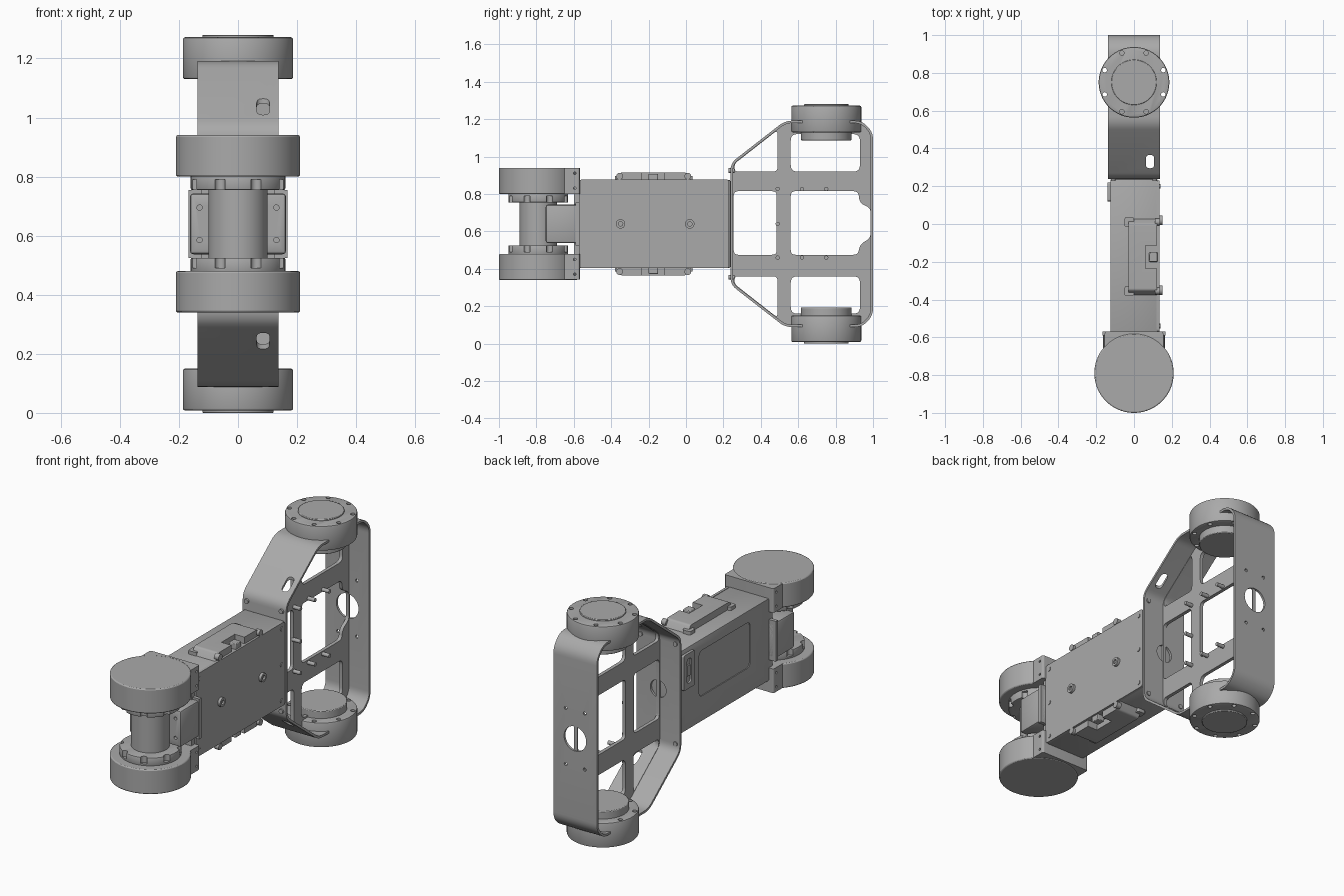
import bpy, bmesh, math
from mathutils import Vector

cube = bpy.data.objects.get("Cube")
if cube:
    bpy.data.objects.remove(cube, do_unlink=True)

ZC = 0.64          # height of the mirror plane
SIDES = (("upper", 1), ("lower", -1))

metal = bpy.data.materials.new("grey_metal")
metal.use_nodes = True
metal.diffuse_color = (0.4, 0.4, 0.4, 1)
metal.node_tree.nodes["Principled BSDF"].inputs["Base Color"].default_value = (0.4, 0.4, 0.4, 1)


def place(axis, p, d):
    """Profile point p at depth d; heights are measured from the mirror plane."""
    if axis == "x":
        return (d, p[0], ZC + p[1])
    if axis == "y":
        return (p[0], d, ZC + p[1])
    return (p[0], p[1], ZC + d)


def fillet(pts, r, n=5):
    out = []
    for i, p in enumerate(pts):
        p, a, b = Vector(p), Vector(pts[i - 1]), Vector(pts[(i + 1) % len(pts)])
        t = min(r, 0.45 * (a - p).length, 0.45 * (b - p).length)
        s, e = p + (a - p).normalized() * t, p + (b - p).normalized() * t
        for k in range(n + 1):
            u = k / n
            out.append((1 - u) ** 2 * s + 2 * u * (1 - u) * p + u * u * e)
    return out


def rect(a, b, c, d):
    return [(a, c), (b, c), (b, d), (a, d)]


def circle(cx, cy, r, n=64):
    return [(cx + r * math.cos(2 * math.pi * i / n), cy + r * math.sin(2 * math.pi * i / n)) for i in range(n)]


def prism(name, axis, pts, lo, hi, caps=True, bevel=0):
    bm = bmesh.new()
    a = [bm.verts.new(place(axis, p, lo)) for p in pts]
    b = [bm.verts.new(place(axis, p, hi)) for p in pts]
    for i in range(len(pts)):
        bm.faces.new((a[i - 1], a[i], b[i], b[i - 1]))
    if caps:
        bm.faces.new(a)
        bm.faces.new(b)
    bmesh.ops.recalc_face_normals(bm, faces=bm.faces)
    me = bpy.data.meshes.new(name)
    bm.to_mesh(me)
    bm.free()
    me.materials.append(metal)
    ob = bpy.data.objects.new(name, me)
    bpy.context.collection.objects.link(ob)
    if bevel:
        m = ob.modifiers.new("edge", "BEVEL")
        m.width, m.segments, m.limit_method, m.angle_limit = bevel, 2, "ANGLE", 0.7
    return ob


def cut(ob, axis, pts, lo, hi):
    cutter = prism("cutter", axis, pts, lo, hi)
    m = ob.modifiers.new("cut", "BOOLEAN")
    m.operation, m.solver, m.object = "DIFFERENCE", "EXACT", cutter
    bpy.context.view_layer.update()
    me = bpy.data.meshes.new_from_object(ob.evaluated_get(bpy.context.evaluated_depsgraph_get()))
    ob.modifiers.clear()
    ob.data = me
    bpy.data.objects.remove(cutter, do_unlink=True)


# Main box with its side cover
box = prism("body_box", "z", rect(-0.125, 0.125, -0.575, 0.237), -0.235, 0.235, bevel=0.006)
cut(box, "x", fillet(rect(-0.40, 0.06, -0.09, 0.17), 0.03), -0.2, -0.12)
prism("side_cover", "x", fillet(rect(-0.57, 0.23, -0.237, 0.237), 0.015), 0.12, 0.135)
for y in (-0.54, 0.20):
    for h in (-0.205, 0, 0.205):
        prism("cover_screw", "x", circle(y, h, 0.012, 16), 0.13, 0.139)
for y in (-0.35, 0.02):
    boss = prism("cover_boss", "x", circle(y, 0, 0.025, 24), 0.13, 0.15)
    cut(boss, "x", circle(y, 0, 0.012, 16), 0.14, 0.2)

# Switch panel on the other side
panel = prism("switch_panel", "x", fillet(rect(0.12, 0.22, 0.01, 0.21), 0.01), -0.14, -0.12)
cut(panel, "x", fillet(rect(0.15, 0.19, 0.04, 0.18), 0.02), -0.2, -0.13)
prism("switch", "x", rect(0.157, 0.183, 0.08, 0.14), -0.138, -0.125)

# Rails above and below the box
for side, s in SIDES:
    prof = [(-0.38, 0.23), (-0.35, 0.275), (0.0, 0.275), (0.03, 0.23)]
    rail = prism(side + "_rail", "x", fillet([(y, s * h) for y, h in prof], 0.01), -0.03, 0.122)
    cut(rail, "z", rect(0.06, 0.15, -0.235, -0.115), s * 0.237, s * 0.4)
    prism(side + "_rail_clip", "z", rect(0.08, 0.125, -0.20, -0.15), s * 0.23, s * 0.268, bevel=0.004)
    for y in (-0.355, 0.01):
        prism(side + "_rail_foot", "z", fillet(rect(-0.05, 0.0, y - 0.025, y + 0.025), 0.01), s * 0.23, s * 0.255)
        prism(side + "_rail_screw", "x", circle(y, s * 0.255, 0.018, 20), 0.11, 0.138)

# Front column between the two front motors
FY = -0.79
prism("front_column", "z", circle(0, FY, 0.10), -0.16, 0.16)
block = prism("column_bracket", "z", rect(-0.163, 0.163, -0.75, -0.57), -0.103, 0.103, bevel=0.012)
for x in (-0.13, 0.13):
    for h in (-0.055, 0.055):
        cut(block, "y", circle(x, h, 0.009, 16), -0.8, -0.72)
prism("bracket_back", "y", rect(-0.168, 0.168, -0.115, 0.115), -0.59, -0.57)

for side, s in SIDES:
    # Front motors with mounting blocks
    prism(side + "_front_motor", "z", circle(0, FY, 0.21, 96), s * 0.16, s * 0.30, bevel=0.006)
    collar = prism(side + "_front_collar", "z", circle(0, FY, 0.16), s * 0.115, s * 0.165, bevel=0.004)
    for k in range(8):
        a = math.pi * (k + 0.5) / 4
        cut(collar, "z", circle(0.16 * math.cos(a), FY + 0.16 * math.sin(a), 0.018, 16), s * 0.1, s * 0.15)
    mount = prism(side + "_front_mount", "z", fillet(rect(-0.155, 0.155, -0.68, -0.568), 0.012),
                  s * 0.16, s * 0.298)
    for h in (0.19, 0.27):
        cut(mount, "x", circle(-0.595, s * h, 0.007, 12), -0.3, 0.3)
    prism(side + "_mount_web", "y", rect(-0.125, 0.125, s * 0.1, s * 0.25), -0.60, -0.57)

    # Rear motors with a ring of through holes
    RY = 0.75
    motor = prism(side + "_rear_motor", "z", circle(0, RY, 0.187, 96), s * 0.49, s * 0.632, bevel=0.008)
    for k in range(8):
        a = math.pi * (k + 0.5) / 4
        cut(motor, "z", circle(0.168 * math.cos(a), RY + 0.168 * math.sin(a), 0.012, 16), s * 0.4, s * 0.7)
    prism(side + "_rear_cap", "z", circle(0, RY, 0.12), s * 0.62, s * 0.64, bevel=0.003)
    prism(side + "_rear_rotor", "z", circle(0, RY, 0.135), s * 0.447, s * 0.50, bevel=0.004)

# Bent strap looping around the rear
half = [(0.238, 0.325), (0.53, 0.552), (0.94, 0.552), (1.0, 0.49)]
loop = fillet(half + [(y, -h) for y, h in reversed(half)], 0.04)
strap = prism("rear_strap", "x", loop, -0.137, 0.137, caps=False)
solid = strap.modifiers.new("thickness", "SOLIDIFY")
solid.thickness, solid.offset = 0.013, -1
cut(strap, "z", fillet(rect(0.063, 0.107, 0.295, 0.365), 0.022), -0.7, 0.7)
cut(strap, "y", circle(0, 0, 0.07, 40), 0.9, 1.1)
cut(strap, "y", circle(0, 0, 0.05, 40), 0.2, 0.3)
for x in (-1, 1):
    for h in (-1, 1):
        cut(strap, "y", circle(x * 0.06, h * 0.16, 0.009, 12), 0.9, 1.1)
        prism("strap_screw", "y", circle(x * 0.11, h * 0.285, 0.013, 16), 0.228, 0.258)

# Central web plate with windows
web = prism("web_plate", "x", [(0.62 + (p[0] - 0.62) * 0.985, p[1] * 0.985) for p in loop], -0.01, 0.01)
cut(web, "x", fillet(rect(0.255, 0.485, -0.165, 0.175), 0.025), -0.1, 0.1)
cut(web, "x", fillet([(0.56, -0.165), (0.92, -0.165), (0.93, -0.11), (0.987, -0.075), (0.987, 0.085),
                      (0.93, 0.11), (0.92, 0.175), (0.56, 0.175)], 0.025), -0.1, 0.1)
for side, s in SIDES:
    cut(web, "x", fillet([(0.26, s * 0.28), (0.49, s * 0.28), (0.49, s * 0.502), (0.26, s * 0.322)], 0.025), -0.1, 0.1)
    cut(web, "x", fillet(rect(0.56, 0.93, s * 0.28, s * 0.48), 0.035), -0.1, 0.1)

# Standoffs on the web plate
for y, h in [(y, h) for y in (0.49, 0.62, 0.75) for h in (-0.18, 0.187)] + [(0.49, 0)]:
    prism("standoff", "x", circle(y, h, 0.011, 16), 0, 0.055)

# Smooth the round surfaces, keep the edges sharp
bpy.ops.object.select_all(action="DESELECT")
for ob in bpy.context.collection.objects:
    if ob.type == "MESH" and metal.name in ob.data.materials:
        ob.select_set(True)
        bpy.context.view_layer.objects.active = ob
bpy.ops.object.shade_smooth_by_angle(angle=math.radians(30))
